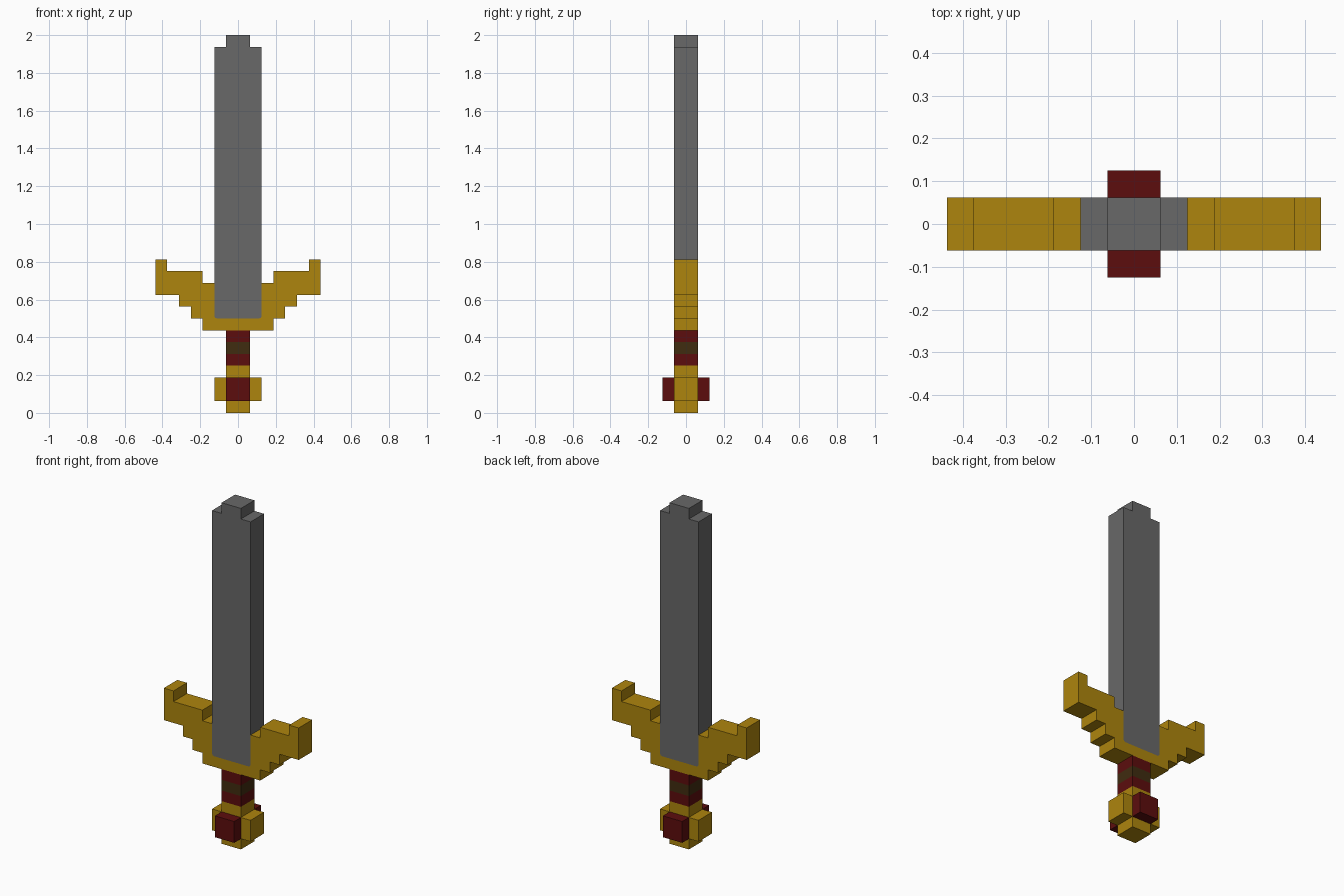
import bpy, bmesh

cube = bpy.data.objects.get("Cube")
if cube:
    bpy.data.objects.remove(cube, do_unlink=True)

U = 1 / 16  # one block unit


def material(name, rgb):
    m = bpy.data.materials.new(name)
    m.use_nodes = True
    m.diffuse_color = (*rgb, 1)
    bsdf = next(n for n in m.node_tree.nodes if n.type == 'BSDF_PRINCIPLED')
    bsdf.inputs["Base Color"].default_value = (*rgb, 1)
    return m


steel = material("steel grey", (0.138, 0.138, 0.138))
gold = material("gold", (0.423, 0.235, 0.004))
red = material("dark red", (0.107, 0.004, 0.004))
brown = material("dark brown", (0.051, 0.025, 0.005))


def prism(name, half, mat, y0=-1, y1=1):
    """Mirror a right-hand (x, z) outline, listed bottom to top, and extrude it along y."""
    outline = half + [(-x, z) for x, z in reversed(half)]
    outline = [p for i, p in enumerate(outline) if p != outline[i - 1]]
    bm = bmesh.new()
    face = bm.faces.new([bm.verts.new((x * U, y0 * U, z * U)) for x, z in outline])
    ext = bmesh.ops.extrude_face_region(bm, geom=[face])
    new_verts = [g for g in ext["geom"] if isinstance(g, bmesh.types.BMVert)]
    bmesh.ops.translate(bm, verts=new_verts, vec=(0, (y1 - y0) * U, 0))
    bmesh.ops.recalc_face_normals(bm, faces=bm.faces)
    mesh = bpy.data.meshes.new(name)
    bm.to_mesh(mesh)
    bm.free()
    mesh.materials.append(mat)
    obj = bpy.data.objects.new(name, mesh)
    bpy.context.collection.objects.link(obj)
    return obj


def block(name, half_width, z0, z1, mat, y0=-1, y1=1):
    return prism(name, [(half_width, z0), (half_width, z1)], mat, y0, y1)


# Blade with softly rounded lower corners and a stepped tip
seat = [(1.8, 8), (1.94, 8.06), (2, 8.2)]
prism("blade", seat + [(2, 31), (1, 31), (1, 32)], steel)

# Stepped crossguard, notched to receive the blade
prism("crossguard", [(3, 7), (3, 8), (4, 8), (4, 9), (5, 9), (5, 10), (7, 10), (7, 13),
                     (6, 13), (6, 12), (3, 12), (3, 11), (2, 11)] + seat[::-1], gold)

# Banded grip
for name, z, mat in (("grip_lower", 4, red), ("grip_band", 5, brown), ("grip_upper", 6, red)):
    block(name, 1, z, z + 1, mat)

# Cross-shaped pommel
prism("pommel", [(1, 0), (1, 1), (2, 1), (2, 3), (1, 3), (1, 4)], gold)

# Gems on the front and back of the pommel
for name, y in (("pommel_gem_front", -2), ("pommel_gem_back", 1)):
    block(name, 1, 1, 3, red, y, y + 1)
